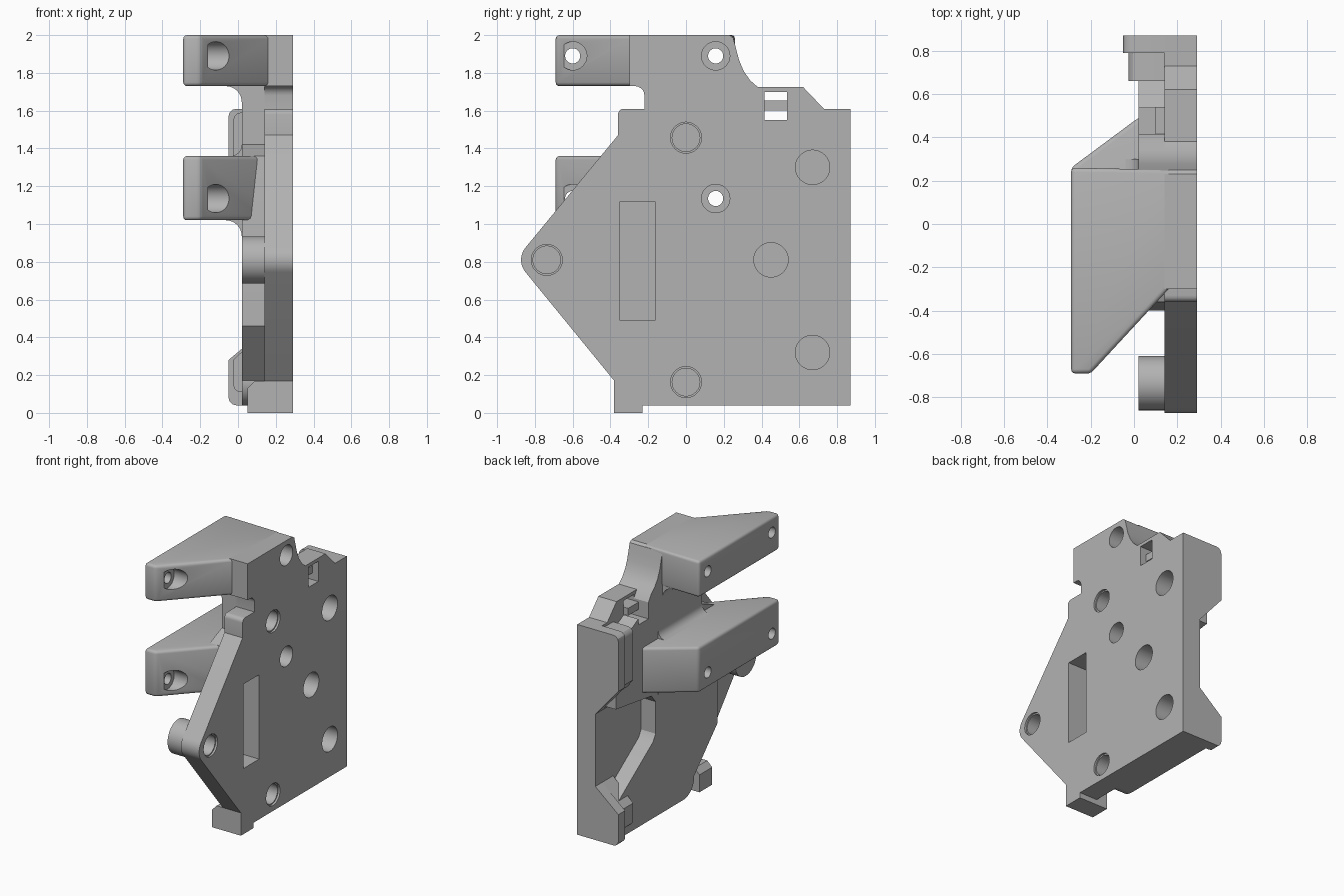
import bpy, bmesh, math
from mathutils import Vector

if "Cube" in bpy.data.objects:
    bpy.data.objects.remove(bpy.data.objects["Cube"])

grey = bpy.data.materials.new("plain grey")
grey.use_nodes = True
grey.diffuse_color = (0.45, 0.45, 0.45, 1)
grey.node_tree.nodes["Principled BSDF"].inputs["Base Color"].default_value = (0.45, 0.45, 0.45, 1)

PLACE = {"x": lambda p, d: (d, p[0], p[1]),
         "y": lambda p, d: (p[0], d, p[1]),
         "z": lambda p, d: (p[0], p[1], d)}


def prism(name, points, axis, start, end, round_rule=None, radius=0.02):
    """Extrude a flat outline along an axis, optionally rounding some edges."""
    bm = bmesh.new()
    low = [bm.verts.new(PLACE[axis](p, start)) for p in points]
    high = [bm.verts.new(PLACE[axis](p, end)) for p in points]
    bm.faces.new(low)
    bm.faces.new(high)
    for i in range(len(points)):
        j = (i + 1) % len(points)
        bm.faces.new((low[i], low[j], high[j], high[i]))
    bmesh.ops.recalc_face_normals(bm, faces=bm.faces)
    if round_rule:
        edges = [e for e in bm.edges if round_rule(e)]
        bmesh.ops.bevel(bm, geom=edges, offset=radius, segments=3, profile=0.5, affect="EDGES")
    mesh = bpy.data.meshes.new(name)
    bm.to_mesh(mesh)
    bm.free()
    mesh.materials.append(grey)
    obj = bpy.data.objects.new(name, mesh)
    bpy.context.collection.objects.link(obj)
    return obj


def arc(cx, cy, r, a0, a1, n=8):
    steps = [math.radians(a0 + (a1 - a0) * i / n) for i in range(n + 1)]
    return [(cx + r * math.cos(a), cy + r * math.sin(a)) for a in steps]


def rod(name, y, z, r, x0, x1):
    return prism(name, arc(y, z, r, 0, 352.5, 47), "x", x0, x1)


def box(name, x, y, z):
    return prism(name, [(y[0], z[0]), (y[1], z[0]), (y[1], z[1]), (y[0], z[1])], "x", *x)


BACK, FACE, BODY = 0.14, 0.29, 0.02
flare = [(0.38, 1.725), (0.34, 1.76), (0.305, 1.81), (0.28, 1.87),
         (0.262, 1.94), (0.25, 1.985), (0.23, 2.0)]

# Main side plate
plate = prism("side_plate", [(-0.38, 0.04), (0.87, 0.04), (0.87, 1.61), (0.73, 1.61), (0.62, 1.725)]
              + flare + [(-0.3, 2.0), (-0.3, 1.73)] + arc(-0.27, 1.68, 0.05, 90, 0, 5)
              + [(-0.22, 1.61)] + arc(-0.33, 1.58, 0.03, 90, 180, 4)
              + [(-0.36, 1.47)] + arc(-0.77, 0.81, 0.103, 140, 220, 10)
              + [(-0.38, 0.17)], "x", BACK, FACE)

# Foot tab below the front corner
foot = prism("foot_tab", [(0.05, 0), (FACE, 0), (FACE, 0.17), (0.09, 0.17), (0.05, 0.13)], "y", -0.38, -0.23)

# Thick core behind the plate, with a notch at the rear
core = prism("core_body", [(-0.2, 0.25), (0, 0.04), (0.8, 0.04), (0.8, 0.3), (0.36, 0.61), (0.33, 0.66),
                           (0.33, 0.9), (0.38, 0.96), (0.8, 1.02), (0.8, 1.5), (0.6, 1.56), (0.43, 1.65)]
             + flare[:-1] + [(0.23, 1.99), (-0.22, 1.99), (-0.22, 1.42), (-0.36, 1.36),
                             (-0.4, 1.02), (-0.4, 0.46)], "x", BODY, BACK + 0.01)


# Rear flange with a recessed middle, stepped on its inner side
def flange(name, edge, y0, y1, top, bottom):
    def keep(e):
        return all(v.co.x < edge + 0.01 for v in e.verts) and abs(e.verts[0].co.z - e.verts[1].co.z) < 0.01 \
            and (e.verts[0].co.z > top - 0.01 or e.verts[0].co.z < bottom + 0.01)
    return prism(name, [(0.16, bottom), (edge, bottom), (edge, 0.28), (BACK, 0.44), (BACK, 0.98),
                        (edge, 1.2), (edge, top), (0.16, top)], "y", y0, y1, keep, 0.04)


outer_flange = flange("rear_flange", -0.05, 0.79, 0.87, 1.61, 0.04)
inner_flange = flange("rear_flange_step", -0.025, 0.66, 0.79, 1.59, 0.11)


# Two forward-reaching arms
def outer(e):
    return min(v.co.x for v in e.verts) < 0.1


front_edge = [(0.16, -0.3), (-0.2, -0.69), (-0.29, -0.69), (-0.29, 0.26)]
upper = prism("upper_arm", front_edge + [(0.16, 0.25)], "z", 1.73, 2.0, outer)
lower = prism("lower_arm", front_edge + [(0.02, 0.49), (0.16, 0.53)], "z", 1.02, 1.36, outer)


# Concave fillets joining arm undersides to the core
def fillet(name, z, y0, y1, r=0.085, side=-1):
    curve = arc(BODY - r, z + side * r, r, 0, 90 * -side, 8)
    return prism(name, [(BODY + 0.02, z - side * 0.01), (BODY + 0.02, z + side * r)] + curve
                 + [(BODY - r, z - side * 0.01)], "y", y0, y1)


fillets = [fillet("upper_arm_fillet", 1.73, -0.22, 0.25),
           fillet("lower_arm_fillet", 1.02, -0.38, 0.3),
           fillet("lower_arm_top_fillet", 1.36, -0.22, 0.3, 0.06, 1)]

# Round bosses on the inner side
bosses = [rod(n, y, z, 0.125, BODY, BACK + 0.01)
          for n, y, z in (("front_boss", -0.735, 0.81), ("lower_boss", 0, 0.165))]

# Cutters: blind holes, stepped screw holes, slot and window
cutters = []
for y, z in ((0.45, 0.81), (0.67, 1.3), (0.67, 0.32)):
    cutters.append(rod("cut", y, z, 0.091, 0.155, 0.4))
for y, z in ((0, 1.457), (0, 0.163), (-0.737, 0.81)):
    cutters += [rod("cut", y, z, 0.073, 0.07, 0.4), rod("cut", y, z, 0.082, 0.275, 0.4)]
for z in (1.89, 1.135):
    for y, x_end in ((0.157, 0.4), (-0.6, 0.12)):
        cutters += [rod("cut", y, z, 0.04, -0.4, x_end), rod("cut", y, z, 0.075, -0.16, x_end)]
cutters.append(box("cut", (0.06, 0.4), (-0.35, -0.165), (0.49, 1.12)))
cutters.append(box("cut", (-0.1, 0.4), (0.415, 0.535), (1.55, 1.7)))

parts = [plate, foot, core, outer_flange, inner_flange, upper, lower] + fillets + bosses


def bounds(obj):
    cs = [Vector(c) for c in obj.bound_box]
    return [(min(c[i] for c in cs), max(c[i] for c in cs)) for i in range(3)]


bpy.context.view_layer.update()
for part in parts:
    for cutter in cutters:
        if all(a[0] < b[1] and b[0] < a[1] for a, b in zip(bounds(part), bounds(cutter))):
            mod = part.modifiers.new("hole", "BOOLEAN")
            mod.operation, mod.solver, mod.object = "DIFFERENCE", "EXACT", cutter

# Bar across the window
parts.append(box("window_bar", (0.1, 0.24), (0.41, 0.54), (1.6, 1.655)))

# Bake the holes, discard cutters, smooth round surfaces
for part in parts:
    bpy.ops.object.select_all(action="DESELECT")
    part.select_set(True)
    bpy.context.view_layer.objects.active = part
    for mod in list(part.modifiers):
        bpy.ops.object.modifier_apply(modifier=mod.name)
    bpy.ops.object.shade_smooth_by_angle(angle=math.radians(30))
for cutter in cutters:
    bpy.data.objects.remove(cutter)
